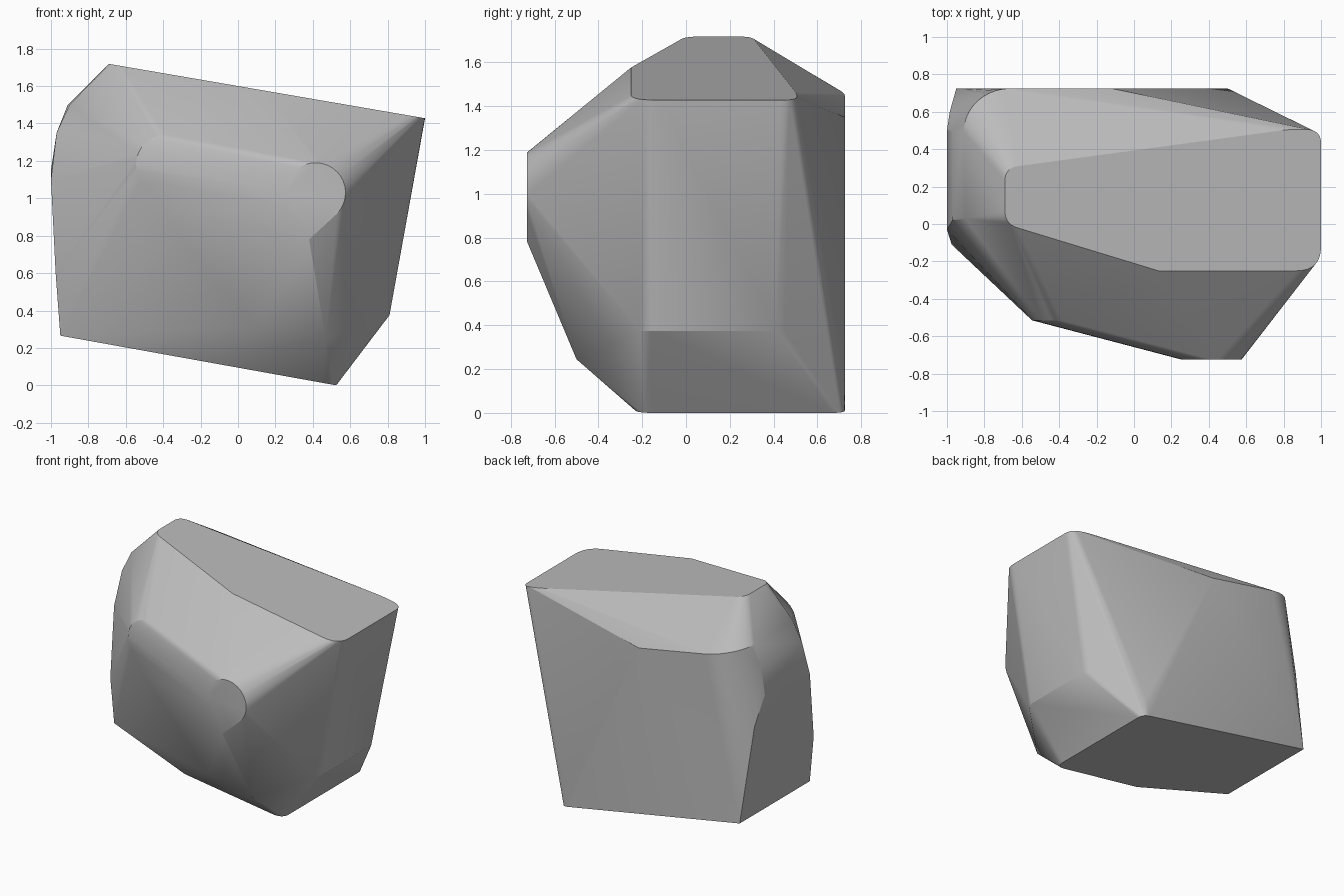
import bpy
import bmesh
from math import sin, cos, pi, radians
from mathutils import Vector

default_cube = bpy.data.objects.get("Cube")
if default_cube:
    bpy.data.objects.remove(default_cube, do_unlink=True)


def make_material(name, colour):
    material = bpy.data.materials.new(name)
    material.use_nodes = True
    material.diffuse_color = colour
    shader = material.node_tree.nodes["Principled BSDF"]
    shader.inputs["Base Color"].default_value = colour
    return material


def rounded_outline(corners, steps=8):
    """Round each (x, y, cut) corner with a quadratic curve."""
    outline = []
    count = len(corners)
    for index, (x, y, cut) in enumerate(corners):
        corner = Vector((x, y))
        if not cut:
            outline.append(corner)
            continue
        previous = Vector(corners[index - 1][:2])
        following = Vector(corners[(index + 1) % count][:2])
        start = corner + (previous - corner).normalized() * cut
        end = corner + (following - corner).normalized() * cut
        for step in range(steps + 1):
            t = step / steps
            outline.append(start.lerp(corner, t).lerp(corner.lerp(end, t), t))
    return outline


def top_height(x):
    return 1.6 - 0.172 * x


def bottom_height(x):
    return max(0, 0.18 * (0.525 - x))


def teardrop(centre, radius, tip, steps=32):
    """Round disc with a pointed lower tip, facing the front."""
    ring = [centre + Vector((cos(a), 0, sin(a))) * radius
            for a in (2 * pi * step / steps for step in range(steps))]
    return ring + [centre + tip]


points = []

# Sloping top plane
top_corners = [(-0.69, 0.3, 0.07), (0.86, 0.51, 0.08), (1.0, 0.5, 0.07),
               (1.0, -0.25, 0.13), (0.13, -0.25, 0), (-0.69, 0, 0.07)]
points += [Vector((p.x, p.y, top_height(p.x))) for p in rounded_outline(top_corners)]

# Sloping underside
base_corners = [(-0.95, 0.725, 0), (0.525, 0.725, 0.06), (0.525, -0.23, 0.08),
                (-0.25, -0.27, 0), (-0.95, -0.1, 0)]
points += [Vector((p.x, p.y, bottom_height(p.x))) for p in rounded_outline(base_corners)]

# Front knob, swept back towards the side
disc_centre = Vector((0.415, -0.725, 1.03))
tip = Vector((-0.035, 0, -0.25))
sweep = Vector((-0.8, 0.21, 0.15))
points += teardrop(disc_centre, 0.16, tip)
points += teardrop(disc_centre + sweep, 0.16, tip)

# Lower front chin
points += [Vector(p) for p in ((0.47, -0.5, 0.245), (0.1, -0.49, 0.31))]

# Lower flank ridge on the left
flank = [(0.81, -0.16), (0.79, -0.21), (0.81, 0.41), (0.785, 0.45)]
points += [Vector((x, y, 0.375)) for x, y in flank]

# Back plane
back = [(0.5, 0.14), (-0.12, 1.35), (-0.66, 1.45)]
points += [Vector((x, 0.725, z)) for x, z in back]

# Rounded shoulder at the back
for step in range(1, 11):
    angle = step / 10 * pi / 2
    points.append(Vector((-0.66 - 0.25 * sin(angle),
                          0.495 + 0.23 * cos(angle),
                          1.45 + 0.05 * sin(angle))))

# Bulging side plane
side = [(-0.9, 0.03, 1.5), (-0.97, 0.02, 1.35), (-0.97, 0.5, 1.35), (-1, -0.03, 1.1),
        (-1, 0.5, 1.15), (-0.985, 0.6, 0.95), (-0.975, -0.11, 0.6)]
points += [Vector(p) for p in side]

# Wrap everything in one convex skin
mesh = bpy.data.meshes.new("boulder")
bm = bmesh.new()
for point in points:
    bm.verts.new(point)
bmesh.ops.remove_doubles(bm, verts=bm.verts, dist=0.002)
bmesh.ops.convex_hull(bm, input=bm.verts)
loose = [v for v in bm.verts if not v.link_faces]
bmesh.ops.delete(bm, geom=loose, context="VERTS")
bmesh.ops.dissolve_limit(bm, angle_limit=radians(1), verts=bm.verts, edges=bm.edges)
bmesh.ops.recalc_face_normals(bm, faces=bm.faces)
bm.to_mesh(mesh)
bm.free()

boulder = bpy.data.objects.new("boulder", mesh)
bpy.context.collection.objects.link(boulder)
mesh.materials.append(make_material("stone_grey", (0.5, 0.5, 0.5, 1)))

bpy.ops.object.select_all(action="DESELECT")
boulder.select_set(True)
bpy.context.view_layer.objects.active = boulder
bpy.ops.object.shade_smooth_by_angle(angle=radians(20))
